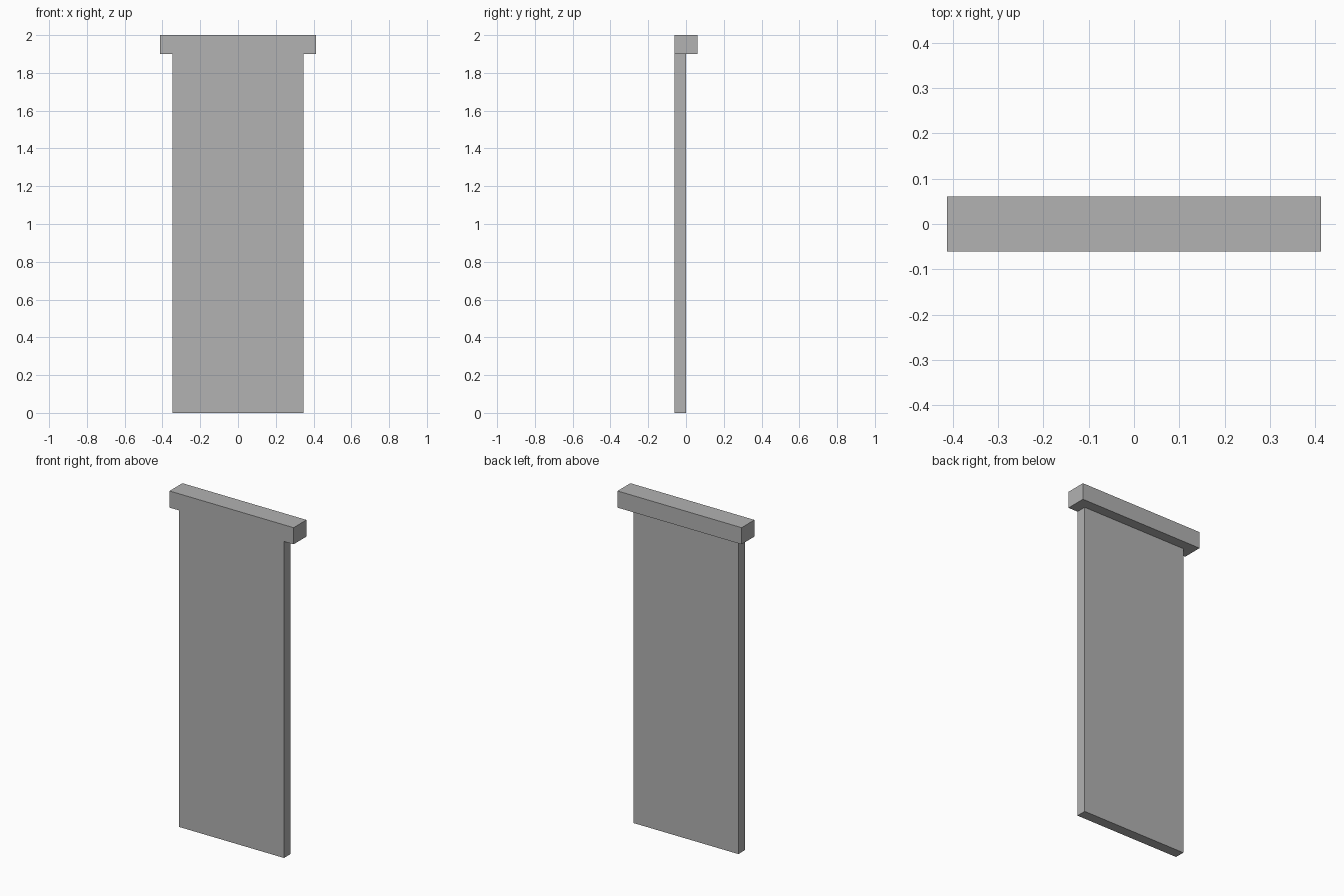
import bpy

if "Cube" in bpy.data.objects:
    bpy.data.objects.remove(bpy.data.objects["Cube"])

grey = bpy.data.materials.new("plain_grey")
grey.diffuse_color = (0.445, 0.445, 0.445, 1.0)
grey.use_nodes = True
grey.node_tree.nodes["Principled BSDF"].inputs["Base Color"].default_value = grey.diffuse_color


def box(name, low, high):
    """Axis-aligned box between two corners."""
    centre = [(a + b) / 2 for a, b in zip(low, high)]
    bpy.ops.mesh.primitive_cube_add(size=1, location=centre)
    obj = bpy.context.object
    obj.name = name
    obj.scale = [b - a for a, b in zip(low, high)]
    bpy.ops.object.transform_apply(location=False, rotation=False, scale=True)
    obj.data.materials.append(grey)
    return obj


# Tall flat panel, flush with the front of the top rail
box("panel", (-0.348, -0.061, 0.0), (0.348, 0.0, 1.9))

# Wider, deeper rail across the top
box("top_rail", (-0.412, -0.061, 1.9), (0.412, 0.061, 2.0))
